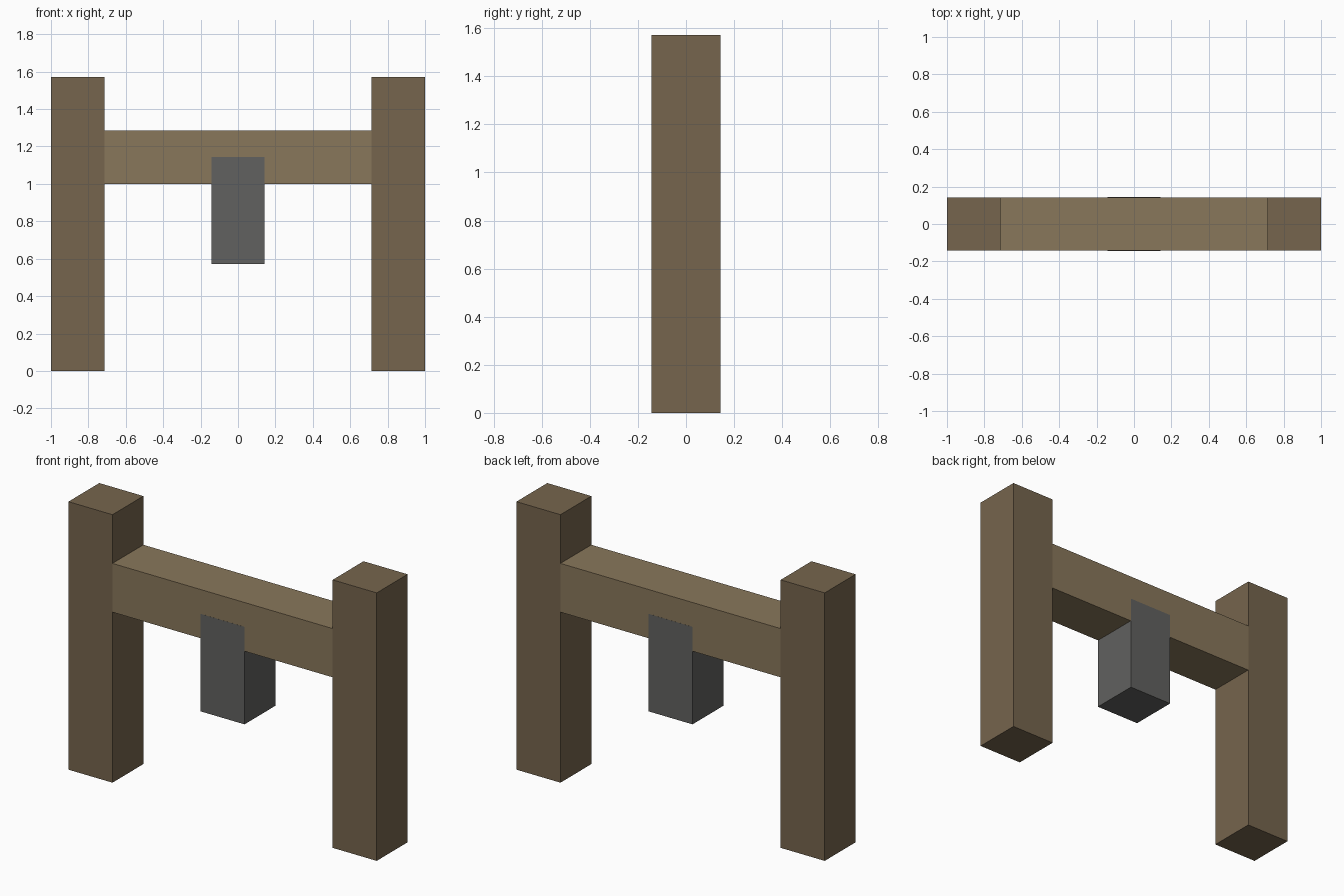
import bpy

if "Cube" in bpy.data.objects:
    bpy.data.objects.remove(bpy.data.objects["Cube"])

U = 1 / 7  # half thickness of every timber


def material(name, color):
    mat = bpy.data.materials.new(name)
    mat.diffuse_color = (*color, 1)
    mat.use_nodes = True
    mat.node_tree.nodes["Principled BSDF"].inputs["Base Color"].default_value = mat.diffuse_color
    return mat


def box(name, x, y, z, mat):
    """Box from (min, max) ranges on each axis."""
    spans = (x, y, z)
    bpy.ops.mesh.primitive_cube_add(size=1, location=[(a + b) / 2 for a, b in spans])
    obj = bpy.context.object
    obj.name = name
    obj.scale = [b - a for a, b in spans]
    bpy.ops.object.transform_apply(location=False, rotation=False, scale=True)
    obj.data.materials.append(mat)
    return obj


post_wood = material("post_wood", (0.18, 0.13, 0.075))
beam_wood = material("beam_wood", (0.25, 0.185, 0.105))
dark_metal = material("dark_metal", (0.12, 0.12, 0.115))

# Upright posts
box("left_post", (-1, -5 * U), (-U, U), (0, 11 * U), post_wood)
box("right_post", (5 * U, 1), (-U, U), (0, 11 * U), post_wood)

# Crossbeam between the posts
box("crossbeam", (-5 * U, 5 * U), (-U, U), (7 * U, 9 * U), beam_wood)

# Hanging block, let into the beam and a hair proud of its faces
P = U + 0.0005
box("hanging_block", (-U, U), (-P, P), (4 * U, 8 * U), dark_metal)
